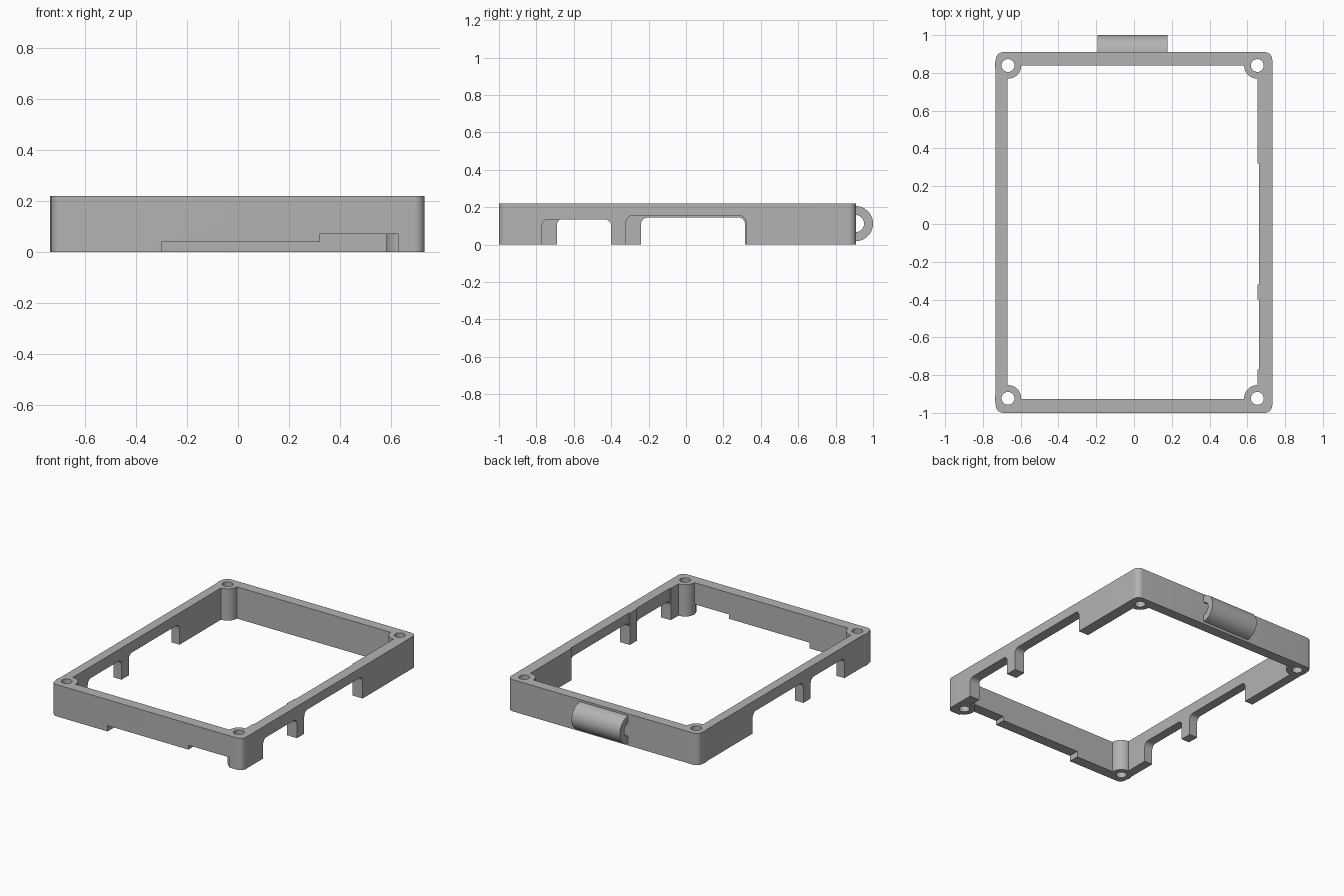
import bpy, bmesh, math
from mathutils import Vector

cube = bpy.data.objects.get("Cube")
if cube:
    bpy.data.objects.remove(cube)

grey = bpy.data.materials.new("plain_grey")
grey.use_nodes = True
color = (0.45, 0.45, 0.45, 1)
grey.diffuse_color = color
grey.node_tree.nodes["Principled BSDF"].inputs["Base Color"].default_value = color

H = 0.22                # frame height
WEST, EAST = -0.732, 0.732
SOUTH, NORTH = -1.0, 0.91


def rounded_rect(a0, a1, b0, b1, r, steps=8):
    """Outline of a rectangle with rounded corners."""
    pts = []
    corners = [(a1 - r, b1 - r), (a0 + r, b1 - r), (a0 + r, b0 + r), (a1 - r, b0 + r)]
    for q, (ca, cb) in enumerate(corners):
        for i in range(steps + 1):
            t = (q + i / steps) * math.pi / 2
            pts.append((ca + r * math.cos(t), cb + r * math.sin(t)))
    return pts


def circle(ca, cb, r, n=40):
    return [(ca + r * math.cos(2 * math.pi * i / n), cb + r * math.sin(2 * math.pi * i / n))
            for i in range(n)]


def rect(a0, a1, b0, b1):
    return [(a0, b0), (a1, b0), (a1, b1), (a0, b1)]


def prism(name, pts, lo, hi, axis="z"):
    """Extrude an outline along z (outline in xy) or along x (outline in yz)."""
    bm = bmesh.new()
    place = (lambda a, b, c: (a, b, c)) if axis == "z" else (lambda a, b, c: (c, a, b))
    face = bm.faces.new([bm.verts.new(place(a, b, lo)) for a, b in pts])
    geo = bmesh.ops.extrude_face_region(bm, geom=[face])["geom"]
    shift = Vector(place(0, 0, hi - lo))
    bmesh.ops.translate(bm, vec=shift, verts=[g for g in geo if isinstance(g, bmesh.types.BMVert)])
    bmesh.ops.recalc_face_normals(bm, faces=bm.faces)
    mesh = bpy.data.meshes.new(name)
    bm.to_mesh(mesh)
    bm.free()
    mesh.materials.append(grey)
    obj = bpy.data.objects.new(name, mesh)
    bpy.context.collection.objects.link(obj)
    return obj


def combine(target, tool, operation):
    """Apply a boolean and discard the tool."""
    mod = target.modifiers.new("boolean", "BOOLEAN")
    mod.operation, mod.solver, mod.object = operation, "EXACT", tool
    bpy.context.view_layer.objects.active = target
    bpy.ops.object.modifier_apply(modifier=mod.name)
    bpy.data.objects.remove(tool)


def smooth(obj):
    bpy.ops.object.select_all(action="DESELECT")
    obj.select_set(True)
    bpy.context.view_layer.objects.active = obj
    bpy.ops.object.shade_smooth_by_angle(angle=math.radians(30))


# Rectangular frame with an open middle
frame = prism("frame", rounded_rect(WEST, EAST, SOUTH, NORTH, 0.04), 0, H)
combine(frame, prism("opening", rect(-0.669, 0.655, -0.926, 0.84), -0.1, H + 0.1), "DIFFERENCE")

# Cable notches in both side walls: side, y range, top
notches = [(1, -0.77, -0.40, 0.135), (1, -0.32, 0.32, 0.155),
           (-1, -0.69, -0.32, 0.14), (-1, -0.24, 0.315, 0.145)]
for side, y0, y1, top in notches:
    outline = rounded_rect(y0, y1, -0.2, top, 0.035)
    x0, x1 = sorted((side * 0.6, side * 0.8))
    combine(frame, prism("notch", outline, x0, x1, "x"), "DIFFERENCE")
    if side > 0:    # shallow relief on the inner face above the notch
        combine(frame, prism("relief", rect(0.6, 0.662, y0, y1), -0.1, H + 0.1), "DIFFERENCE")

# Stepped gap under the front wall
for x0, x1, top in [(-0.30, 0.33, 0.04), (0.32, 0.63, 0.07)]:
    combine(frame, prism("gap", rect(x0, x1, -1.1, -0.88), -0.1, top), "DIFFERENCE")

# Screw posts in the corners, then their through holes
posts = [(x, y) for x in (-0.667, 0.653) for y in (-0.923, 0.839)]
for x, y in posts:
    combine(frame, prism("post", circle(x, y, 0.07), 0, H), "UNION")
for x, y in posts:
    combine(frame, prism("hole", circle(x, y, 0.034), -0.1, H + 0.1), "DIFFERENCE")
smooth(frame)

# Half-round strap loop on the back wall
arc = [math.pi * (i / 24 - 0.5) for i in range(25)]
ring = [(0.906 + r * math.cos(t), 0.112 + r * math.sin(t))
        for r, angles in ((0.094, arc), (0.046, arc[::-1])) for t in angles]
loop = prism("strap_loop", ring, -0.193, 0.177, "x")
smooth(loop)
